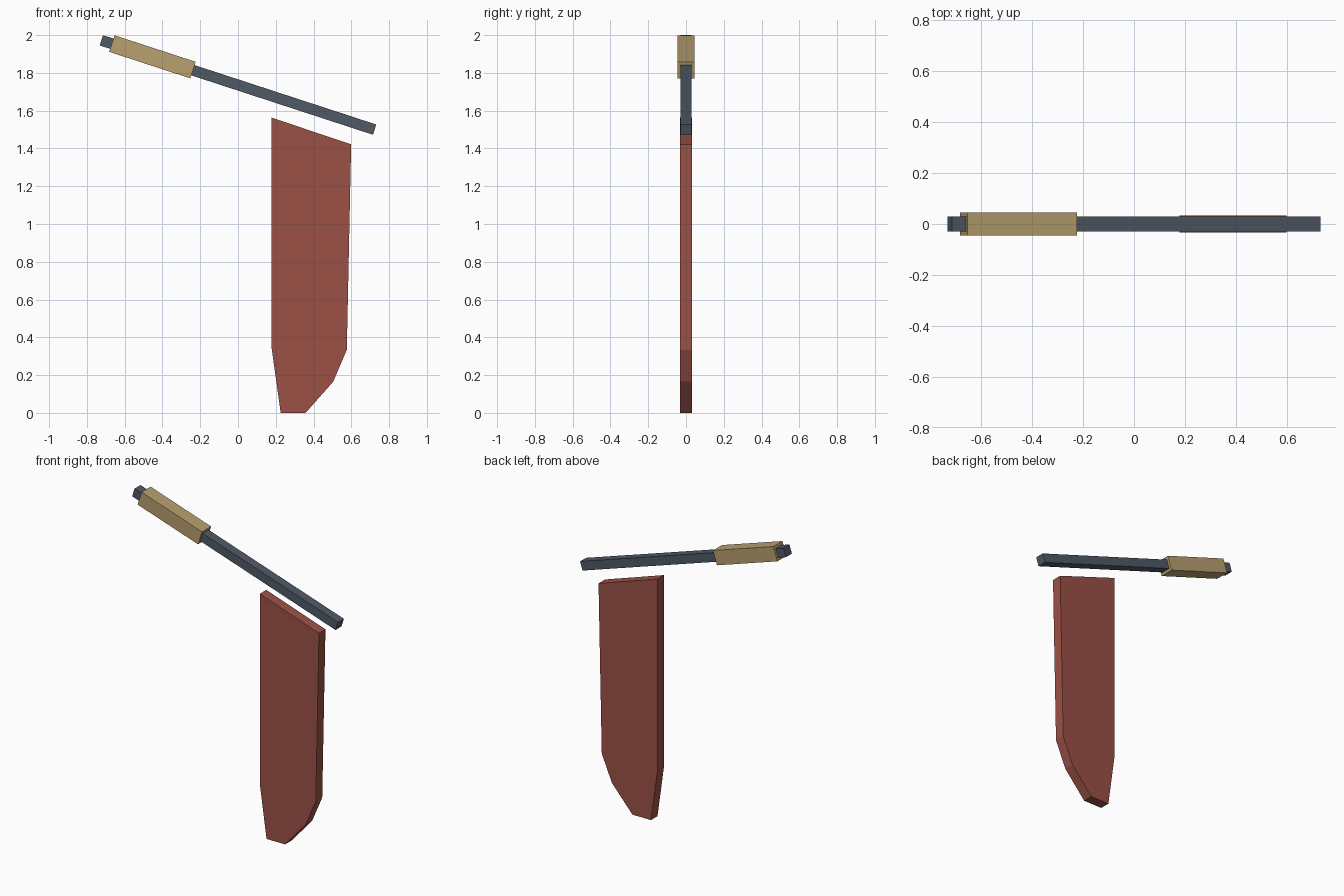
import bpy, bmesh, math

if "Cube" in bpy.data.objects:
    bpy.data.objects.remove(bpy.data.objects["Cube"])

TILT = math.radians(18.1)


def material(name, rgb):
    m = bpy.data.materials.new(name)
    m.diffuse_color = (*rgb, 1)
    m.use_nodes = True
    m.node_tree.nodes["Principled BSDF"].inputs["Base Color"].default_value = m.diffuse_color
    return m


def tilted_bar(name, x, z, length, depth, height, mat):
    bpy.ops.mesh.primitive_cube_add(size=1, location=(x, 0, z), rotation=(0, TILT, 0))
    ob = bpy.context.object
    ob.name = name
    ob.scale = (length, depth, height)
    ob.data.materials.append(mat)
    return ob


def slab(name, outline, depth, mat):
    bm = bmesh.new()
    face = bm.faces.new([bm.verts.new((x, -depth / 2, z)) for x, z in outline])
    ext = bmesh.ops.extrude_face_region(bm, geom=[face])
    moved = [g for g in ext["geom"] if isinstance(g, bmesh.types.BMVert)]
    bmesh.ops.translate(bm, verts=moved, vec=(0, depth, 0))
    bmesh.ops.recalc_face_normals(bm, faces=bm.faces)
    me = bpy.data.meshes.new(name)
    bm.to_mesh(me)
    bm.free()
    ob = bpy.data.objects.new(name, me)
    bpy.context.collection.objects.link(ob)
    me.materials.append(mat)
    return ob


steel = material("steel", (0.08, 0.10, 0.13))
wood = material("wood", (0.48, 0.35, 0.16))
cloth = material("cloth", (0.33, 0.083, 0.061))

# Sloping pole and its thicker grip
tilted_bar("pole", 0, 1.736, 1.522, 0.06, 0.057, steel)
tilted_bar("grip", -0.453, 1.885, 0.452, 0.092, 0.092, wood)

# Hanging banner, cut parallel to the pole at the top
slab("banner", [(0.178, 1.563), (0.178, 0.343), (0.226, 0), (0.358, 0),
                (0.504, 0.165), (0.576, 0.334), (0.599, 1.422)], 0.066, cloth)
